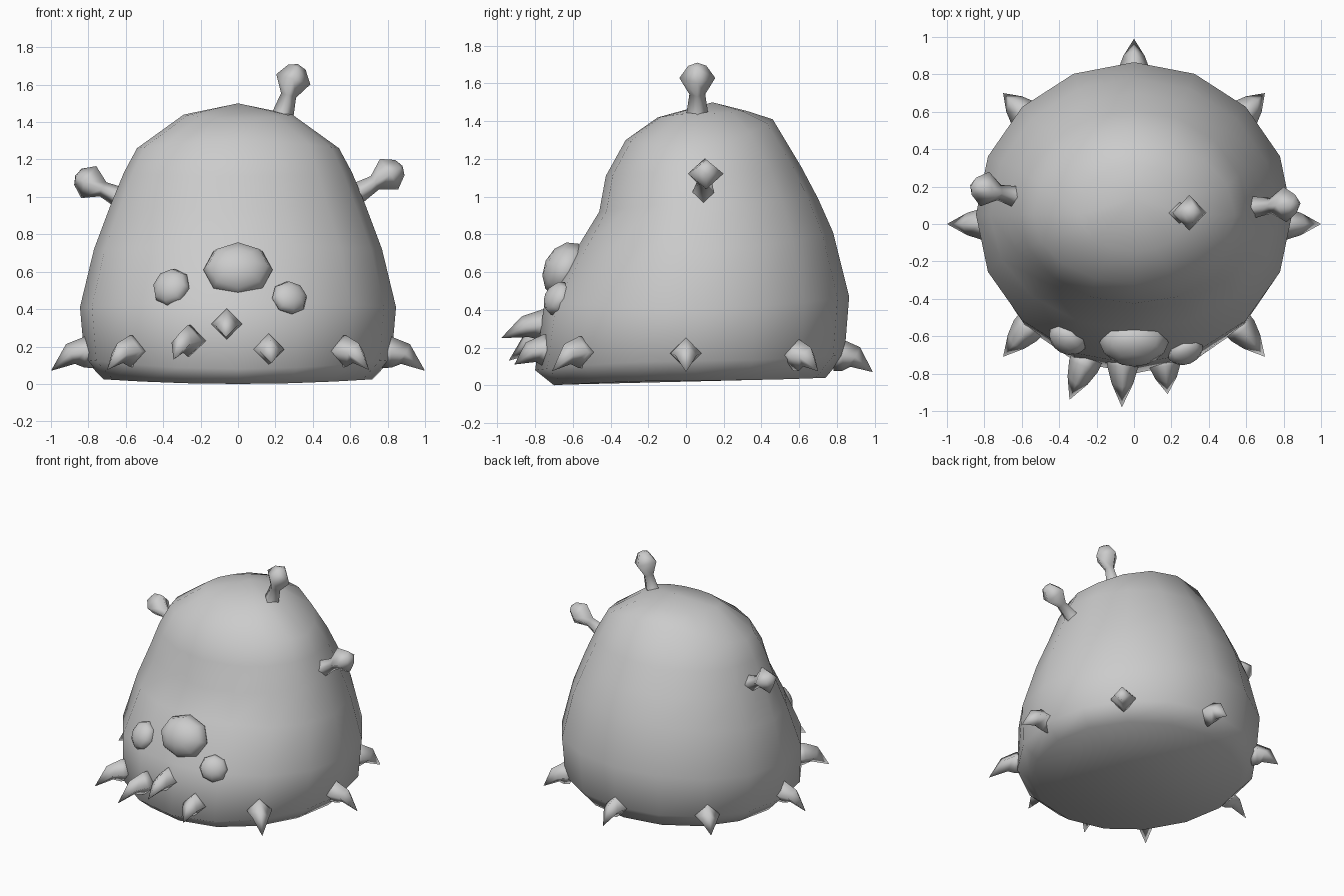
import bpy, bmesh, math
from mathutils import Vector

cube = bpy.data.objects.get("Cube")
if cube:
    bpy.data.objects.remove(cube)

GREY = (0.6, 0.6, 0.6, 1)
mat = bpy.data.materials.new("plain_grey")
mat.use_nodes = True
mat.diffuse_color = GREY
mat.node_tree.nodes["Principled BSDF"].inputs["Base Color"].default_value = GREY


def finish(bm, name):
    """Turn a bmesh into a smooth grey object."""
    bmesh.ops.recalc_face_normals(bm, faces=bm.faces)
    for f in bm.faces:
        f.smooth = True
    mesh = bpy.data.meshes.new(name)
    bm.to_mesh(mesh)
    bm.free()
    mesh.materials.append(mat)
    ob = bpy.data.objects.new(name, mesh)
    bpy.context.collection.objects.link(ob)
    return ob


def skin(rings, name, tip=None):
    """Join rings of points, close the start, and close the end at a tip."""
    bm = bmesh.new()
    loops = [[bm.verts.new(p) for p in ring] for ring in rings]
    n = len(loops[0])
    for a, b in zip(loops, loops[1:]):
        for i in range(n):
            j = (i + 1) % n
            bm.faces.new((a[i], a[j], b[j], b[i]))
    bm.faces.new(loops[0])
    end = bm.verts.new(tip)
    for i in range(n):
        bm.faces.new((loops[-1][i], loops[-1][(i + 1) % n], end))
    return finish(bm, name)


# Body: tilted oval rings (front y, front z, side half width, side z, back y, back z)
SIDES = 16
profile = [
    (-0.70, 0.00, 0.72, 0.025, 0.74, 0.04),
    (-0.80, 0.08, 0.82, 0.13, 0.84, 0.16),
    (-0.75, 0.44, 0.845, 0.41, 0.865, 0.47),
    (-0.57, 0.74, 0.77, 0.72, 0.78, 0.81),
    (-0.46, 0.92, 0.68, 0.96, 0.70, 0.99),
    (-0.425, 1.11, 0.61, 1.13, 0.61, 1.16),
    (-0.32, 1.30, 0.54, 1.26, 0.46, 1.41),
    (-0.15, 1.42, 0.29, 1.44, 0.32, 1.455),
]
rings = []
for yf, zf, half, zs, yb, zb in profile:
    mid = 0.05
    ring = []
    for i in range(SIDES):
        a = math.tau * i / SIDES
        s = math.sin(a)
        y_end, z_end = (yb, zb) if s > 0 else (yf, zf)
        ring.append((half * math.cos(a), mid + (y_end - mid) * abs(s),
                     zs + (z_end - zs) * s * s))
    rings.append(ring)
skin(rings, "body", (0, 0.14, 1.5))


def ring4(center, axis, radius):
    """Diamond ring of four points around an axis."""
    axis = Vector(axis).normalized()
    ref = Vector((0, 0, 1)) if abs(axis.z) < 0.9 else Vector((0, 1, 0))
    side = axis.cross(ref).normalized()
    up = side.cross(axis)
    return [Vector(center) + radius * (side * math.cos(k * math.pi / 2) + up * math.sin(k * math.pi / 2))
            for k in range(4)]


# Claws: four-sided spikes whose tips droop
def claw(name, base, tip):
    base, tip = Vector(base), Vector(tip)
    flat = Vector((tip.x - base.x, tip.y - base.y, 0))
    mid = base + flat * 0.42
    mid.z = base.z - 0.01
    skin([ring4(base - flat * 0.3, flat, 0.085), ring4(base, flat, 0.083),
          ring4(mid, flat + Vector((0, 0, -0.08)), 0.058)], name, tip)


for side, x in (("left", 1), ("right", -1)):
    claw(side + "_side_claw", (0.82 * x, 0, 0.17), (x, 0, 0.07))
    claw(side + "_front_claw", (0.58 * x, -0.57, 0.175), (0.70 * x, -0.71, 0.075))
    claw(side + "_back_claw", (0.6 * x, 0.6, 0.16), (0.70 * x, 0.70, 0.075))
claw("back_claw", (0, 0.83, 0.16), (0, 0.99, 0.07))
claw("toe_claw_right", (-0.27, -0.76, 0.23), (-0.345, -0.94, 0.13))
claw("toe_claw_middle", (-0.06, -0.76, 0.32), (-0.065, -0.98, 0.25))
claw("toe_claw_left", (0.165, -0.76, 0.185), (0.18, -0.91, 0.11))


# Horns: thin stalks with faceted knobs
def horn(name, base, end):
    base, end = Vector(base), Vector(end)
    d = end - base
    steps = ((-0.15, 0.065), (0, 0.058), (0.38, 0.042), (0.70, 0.095), (0.94, 0.048))
    skin([ring4(base + d * t, d, r) for t, r in steps], name, end)


horn("top_horn", (0.24, 0.06, 1.44), (0.32, 0.06, 1.71))
horn("right_horn", (-0.63, 0.145, 0.995), (-0.87, 0.205, 1.115))
horn("left_horn", (0.64, 0.09, 1.02), (0.88, 0.11, 1.165))


# Eyes: low-poly balls sunk into the face, poles facing outward
def eye(name, center, size, lean):
    bm = bmesh.new()
    bmesh.ops.create_uvsphere(bm, u_segments=8, v_segments=6, radius=1)
    ob = finish(bm, name)
    ob.location = center
    ob.scale = size
    ob.rotation_euler = (math.radians(65), 0, lean)


eye("middle_eye", (0, -0.635, 0.61), (0.185, 0.155, 0.12), 0)
eye("right_eye", (-0.355, -0.615, 0.515), (0.107, 0.107, 0.075), -0.5)
eye("left_eye", (0.275, -0.68, 0.46), (0.1, 0.095, 0.065), 0.4)
